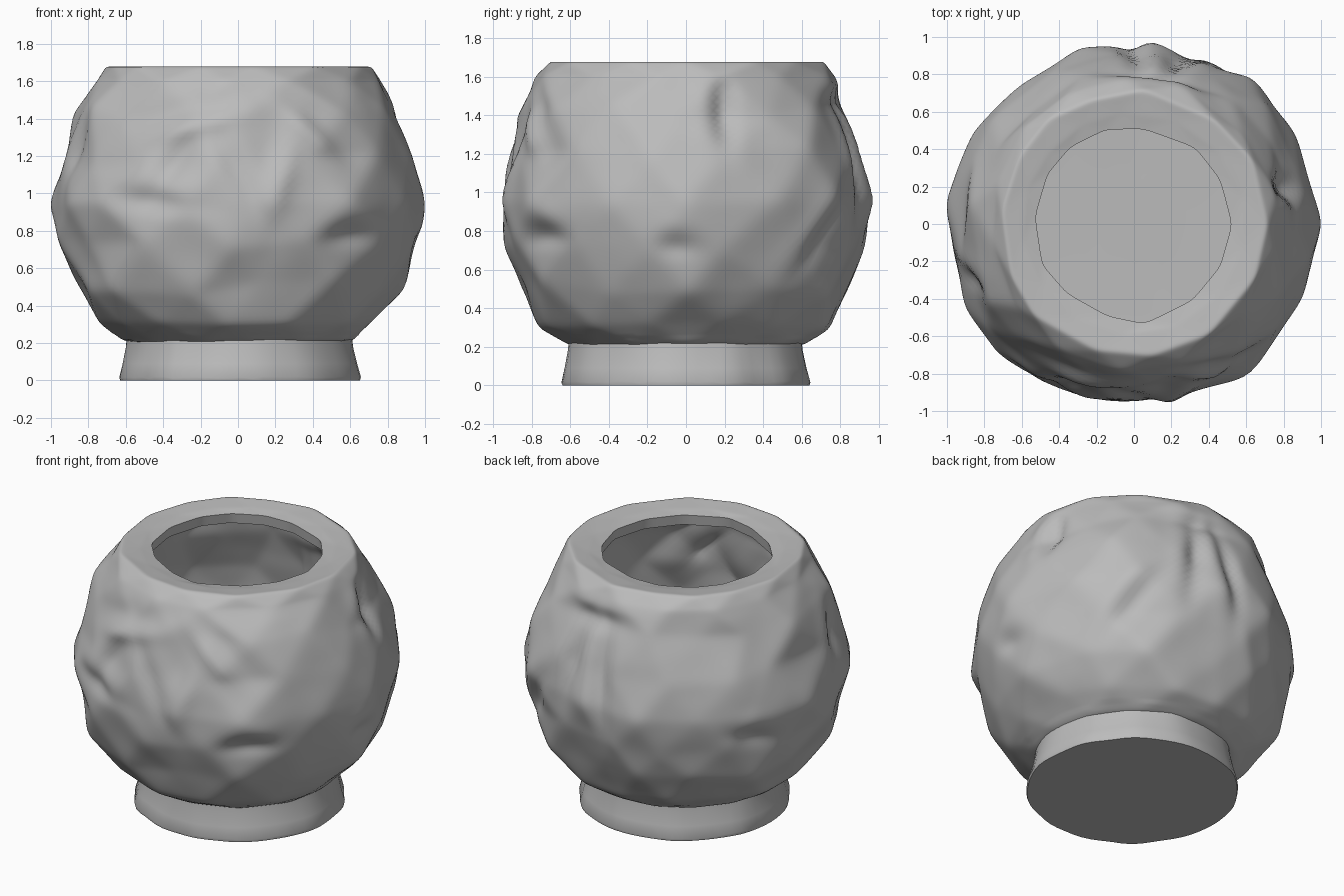
import bpy, bmesh, random
from math import sin, cos, radians, exp, atan2, pi, hypot
from mathutils import Vector, noise

random.seed(11)
if "Cube" in bpy.data.objects:
    bpy.data.objects.remove(bpy.data.objects["Cube"])

clay = bpy.data.materials.new("grey clay")
clay.use_nodes = True
clay.diffuse_color = (0.5, 0.5, 0.5, 1)
clay.node_tree.nodes["Principled BSDF"].inputs["Base Color"].default_value = (0.5, 0.5, 0.5, 1)


def finish(bm, name, angle, wall=0):
    """Make the object, thicken it inward if it has a wall, and shade it."""
    bmesh.ops.recalc_face_normals(bm, faces=bm.faces)
    mesh = bpy.data.meshes.new(name)
    bm.to_mesh(mesh)
    bm.free()
    obj = bpy.data.objects.new(name, mesh)
    bpy.context.collection.objects.link(obj)
    mesh.materials.append(clay)
    bpy.ops.object.select_all(action='DESELECT')
    obj.select_set(True)
    bpy.context.view_layer.objects.active = obj
    if wall:
        solid = obj.modifiers.new("wall", 'SOLIDIFY')
        solid.thickness = wall
        solid.offset = -1
        bpy.ops.object.modifier_apply(modifier=solid.name)
    bpy.ops.object.shade_smooth_by_angle(angle=radians(angle))


def bridge(bm, a, b, staggered):
    """Join two staggered rings with triangles."""
    n = len(a)
    for j in range(n):
        k = (j + 1) % n
        if staggered:
            bm.faces.new((a[j], b[k], b[j]))
            bm.faces.new((a[j], a[k], b[k]))
        else:
            bm.faces.new((a[j], a[k], b[j]))
            bm.faces.new((b[j], a[k], b[k]))


# Uneven outline of the body: corner angle and radius
outline = [(0, 1.01), (28, .99), (53, 1.0), (84, .965), (107, .99), (129, .96), (151, .99),
           (174, 1.015), (205, 1.01), (223, 1.02), (252, .985), (278, .965), (306, 1.015), (336, .985)]
# Radius, height and roughness of each ring, from the base to the mouth
profile = [(.3, .2, 0), (.61, .205, .005), (.76, .32, .015), (.895, .5, .025), (.96, .72, .02),
           (1.0, .95, .006), (.95, 1.19, .022), (.86, 1.42, .025), (.775, 1.6, .015),
           (.71, 1.68, .015), (.6, 1.665, .005), (.515, 1.65, .018)]
SIDES = len(outline)
bm = bmesh.new()
rings = []
for i, (r, z, rough) in enumerate(profile):
    ring = []
    for j, (deg, scale) in enumerate(outline):
        if i % 2 == 0:
            next_deg, next_scale = outline[(j + 1) % SIDES]
            deg, scale = (deg + next_deg + (360 if next_deg < deg else 0)) / 2, (scale + next_scale) / 2
        rr = r * (scale if .4 < z < 1.5 else 1) + random.uniform(-1, 1) * rough
        a = radians(deg + random.uniform(-1, 1) * rough * 150)
        dz = random.uniform(-1.8, 1.8) * rough if .3 < z < 1.6 else 0
        ring.append(bm.verts.new((rr * cos(a), rr * sin(a), z + dz)))
    rings.append(ring)
bm.faces.new(rings[0])
for i in range(len(rings) - 1):
    bridge(bm, rings[i], rings[i + 1], i % 2 == 0)

# Soften the facet edges a little
bmesh.ops.triangulate(bm, faces=bm.faces)
bmesh.ops.subdivide_edges(bm, edges=bm.edges, cuts=9, use_grid_fill=True)
for _ in range(4):
    bmesh.ops.smooth_vert(bm, verts=bm.verts, factor=.5, use_axis_x=True, use_axis_y=True, use_axis_z=True)
bmesh.ops.recalc_face_normals(bm, faces=bm.faces)
bm.normal_update()

# Folds pressed in the clay: angle, height, half length, tilt, depth
folds = [(14, 1.42, .18, 88, .045), (-50, .78, .15, 3, .025), (-3, .72, .1, -5, .02),
         (-118, .95, .25, -5, .025), (-105, 1.36, .25, 15, -.03), (-65, 1.33, .2, -45, -.03),
         (-90, 1.1, .3, -60, .02), (-112, 1.15, .25, 55, .02), (-75, 1.1, .3, 70, -.02),
         (75, 1.2, .3, 80, .04), (90, 1.15, .3, 95, .04), (83, 1.47, .2, 0, .03),
         (50, .8, .25, 50, .03), (150, .8, .15, -10, .025), (200, 1.25, .2, 70, .025)]
moves = []
for v in bm.verts:
    radial = Vector((v.co.x, v.co.y, 0)).normalized()
    if v.normal.dot(radial) < .2 or v.co.z < .25:
        continue
    fade = min(1, max(0, (1.66 - v.co.z) / .12))
    theta, push = atan2(v.co.y, v.co.x), noise.noise(v.co * 4) * .01
    for deg, z, length, tilt, depth in folds:
        s = ((theta - radians(deg) + pi) % (2 * pi) - pi) * hypot(v.co.x, v.co.y)
        t, c, k = v.co.z - z, cos(radians(tilt)), sin(radians(tilt))
        along, across = s * c + t * k, t * c - s * k
        push -= depth * exp(-(along / length) ** 2) * (
            exp(-(across / .06) ** 2) - .4 * exp(-((across - .11) / .07) ** 2))
    moves.append((v, radial * push * fade))
for v, move in moves:
    v.co += move
finish(bm, "pot_body", 60, wall=.07)

# Flared foot with a slightly ragged lower edge
bm = bmesh.new()
N, rings = 64, []
for r, z in ((.60, .225), (.605, .18), (.625, .09), (.645, .01), (.64, 0)):
    ring = []
    for j in range(N):
        a = 2 * pi * j / N
        rr = r + .02 * noise.noise(Vector((cos(a) * 3, sin(a) * 3, z * 2)))
        dz = random.uniform(0, .012) if z == .01 else 0
        ring.append(bm.verts.new((rr * cos(a) + .01, rr * sin(a), z + dz)))
    rings.append(ring)
for a, b in zip(rings, rings[1:]):
    for j in range(N):
        k = (j + 1) % N
        bm.faces.new((a[j], a[k], b[k], b[j]))
bm.faces.new(rings[-1])
finish(bm, "pot_foot", 40)
